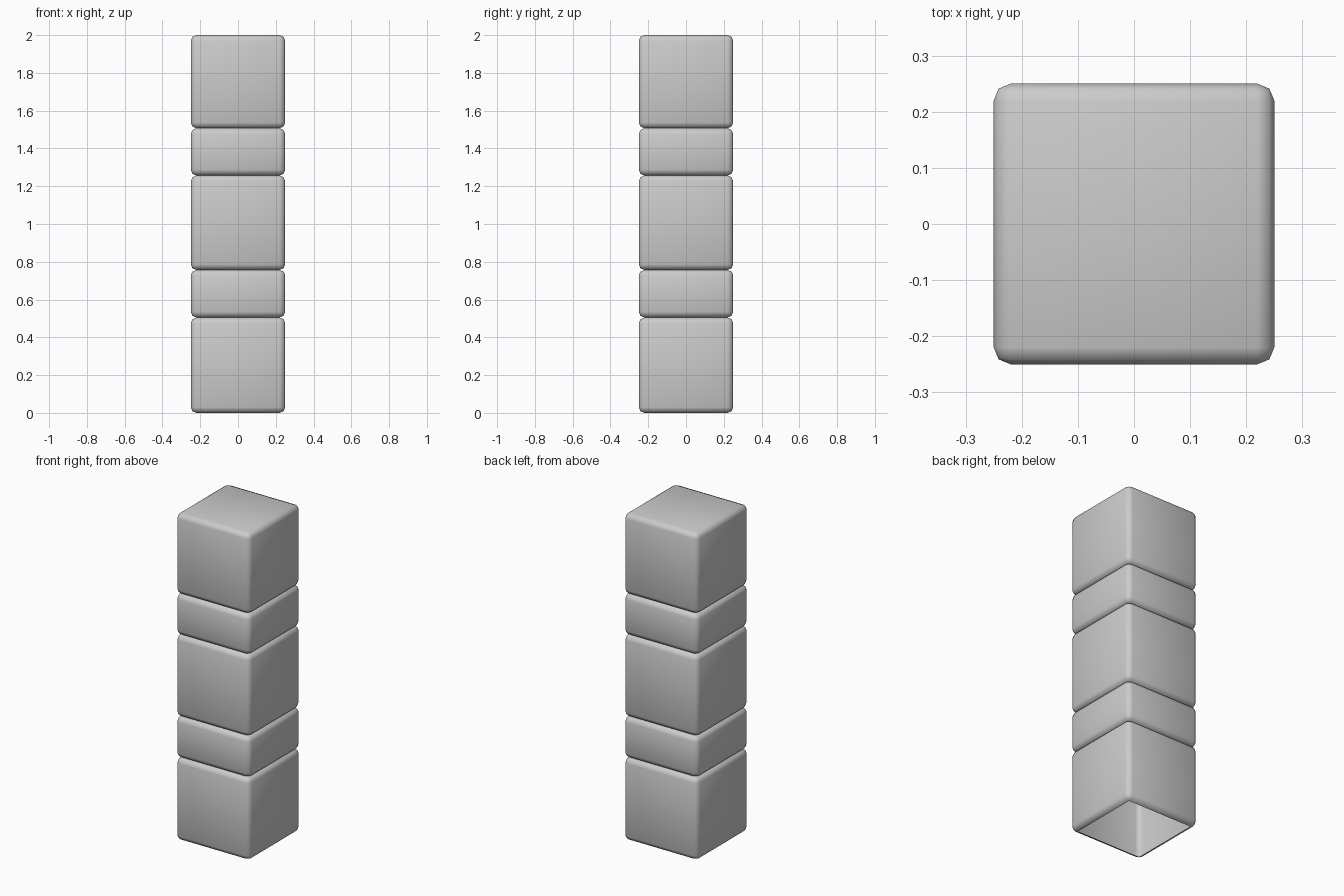
import bpy, bmesh
from mathutils import Matrix

if "Cube" in bpy.data.objects:
    bpy.data.objects.remove(bpy.data.objects["Cube"])

WIDTH, BEVEL = 0.5, 0.03


def block(name, z0, z1, capped=False):
    """Rounded square block; hidden horizontal faces are left open."""
    bm = bmesh.new()
    bmesh.ops.create_cube(bm, size=1, matrix=Matrix.Translation((0, 0, (z0 + z1) / 2))
                          @ Matrix.Diagonal((WIDTH, WIDTH, z1 - z0, 1)))
    bmesh.ops.bevel(bm, geom=bm.edges[:], offset=BEVEL, segments=2,
                    profile=0.5, affect='EDGES')
    bm.normal_update()
    hidden = [f for f in bm.faces
              if f.normal.z < -0.99 or (f.normal.z > 0.99 and not capped)]
    bmesh.ops.delete(bm, geom=hidden, context='FACES')
    for f in bm.faces:
        f.smooth = True
    mesh = bpy.data.meshes.new(name)
    bm.to_mesh(mesh)
    bm.free()
    obj = bpy.data.objects.new(name, mesh)
    bpy.context.collection.objects.link(obj)
    return obj


# Pillar: three tall blocks separated by two short spacer blocks
levels = [0, 0.505, 0.757, 1.257, 1.507, 2.0]
names = ["base_block", "lower_spacer", "middle_block", "upper_spacer", "top_block"]
for i, name in enumerate(names):
    block(name, levels[i], levels[i + 1], capped=(i == 4))
